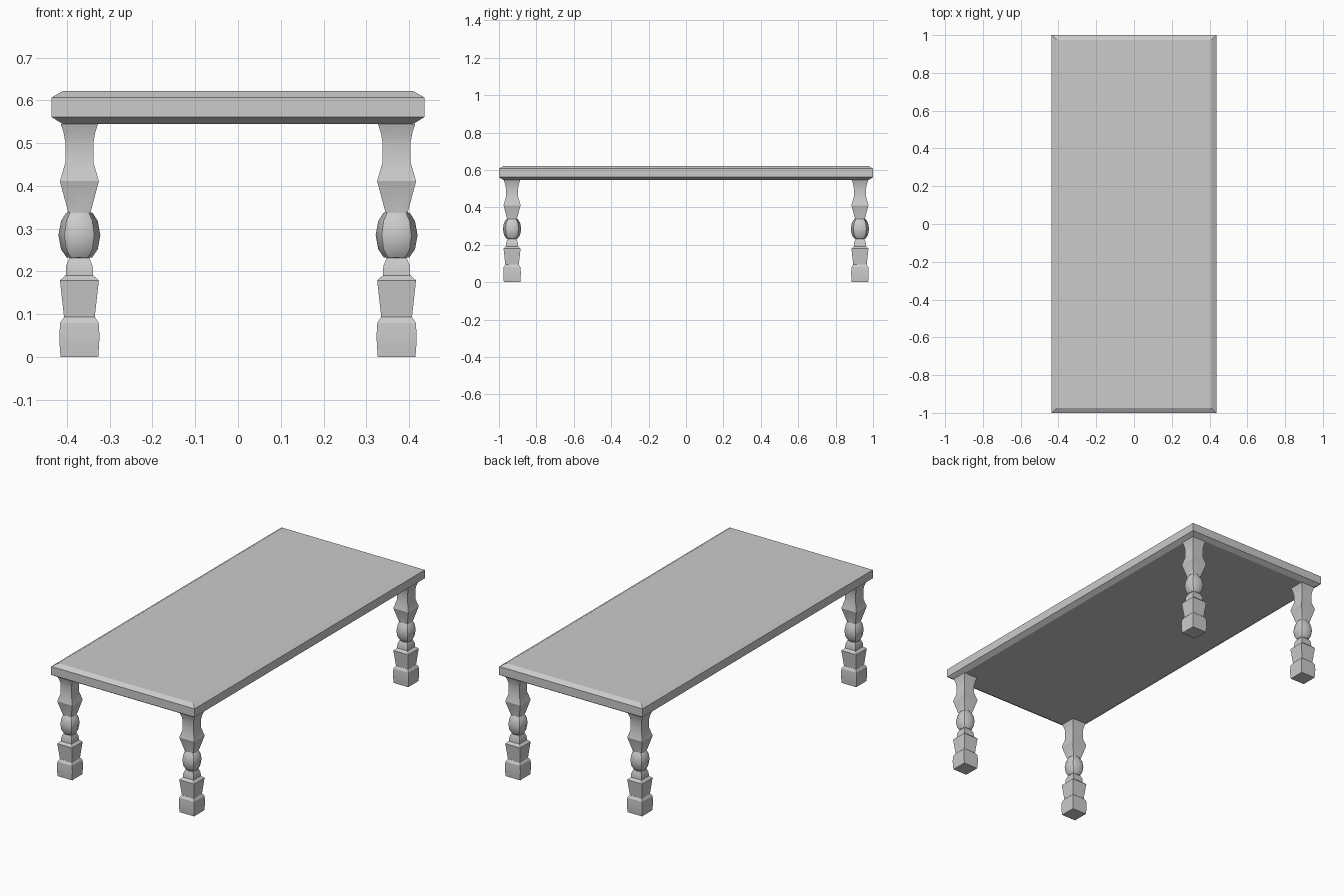
import bpy, bmesh, math

if "Cube" in bpy.data.objects:
    bpy.data.objects.remove(bpy.data.objects["Cube"])


def make_mesh(name, rings):
    """Loft 8-point rings (corners at odd indices) into a closed, crisp-edged mesh."""
    bm = bmesh.new()
    loops = [[bm.verts.new(p) for p in ring] for ring in rings]
    for a, b in zip(loops, loops[1:]):
        for i in range(8):
            j = (i + 1) % 8
            bm.faces.new((a[i], a[j], b[j], b[i]))
    bm.faces.new(loops[0][::-1])
    bm.faces.new(loops[-1])
    bm.normal_update()
    for f in bm.faces:
        f.smooth = True
    # sharp creases down the four corners and at hard profile steps
    for e in bm.edges:
        if e.calc_face_angle(0) > math.radians(25):
            e.smooth = False
    for a, b in zip(loops, loops[1:]):
        for i in range(8):
            bm.edges.get((a[i], b[i])).smooth = i % 2 == 0
    mesh = bpy.data.meshes.new(name)
    bm.to_mesh(mesh)
    bm.free()
    return mesh


def ring(z, mx, my, k=1.0):
    """Half sizes mx, my at side middles; corners scaled by k (1 square, 0.707 round)."""
    x, y = mx * k, my * k
    return [(mx, 0, z), (x, y, z), (0, my, z), (-x, y, z),
            (-mx, 0, z), (-x, -y, z), (0, -my, z), (x, -y, z)]


def add(name, mesh, loc=(0, 0, 0)):
    ob = bpy.data.objects.new(name, mesh)
    ob.location = loc
    bpy.context.collection.objects.link(ob)


# table top with bevelled upper and lower rims
top = [(0.545, 0.026), (0.561, 0), (0.607, 0), (0.622, 0.026)]
add("table_top", make_mesh("table_top", [ring(z, 0.436 - d, 1.0 - d) for z, d in top]))

# leg profile: height, half width, corner factor
R = 0.707
profile = [
    (0.0, 0.044, 1), (0.025, 0.046, 1), (0.05, 0.047, 1), (0.08, 0.045, 1), (0.092, 0.037, 1),  # foot
    (0.094, 0.036, 1), (0.179, 0.0455, 1), (0.191, 0.032, 1),                                  # block
    (0.213, 0.031, 1), (0.232, 0.023, 1),                                                      # neck
    (0.233, 0.030, R), (0.252, 0.043, R), (0.285, 0.049, R), (0.318, 0.043, R), (0.337, 0.031, R),  # ball
    (0.338, 0.026, 1), (0.411, 0.0455, 1), (0.455, 0.033, 1), (0.503, 0.033, 1),                # upper post
    (0.525, 0.037, 1), (0.545, 0.0435, 1),                                                     # flare
]
leg = make_mesh("leg", [ring(z, h, h, k) for z, h, k in profile])
for ny, y in (("front", -0.93), ("back", 0.93)):
    for nx, x in (("left", -0.371), ("right", 0.371)):
        add(f"{ny}_{nx}_leg", leg, (x, y, 0))
